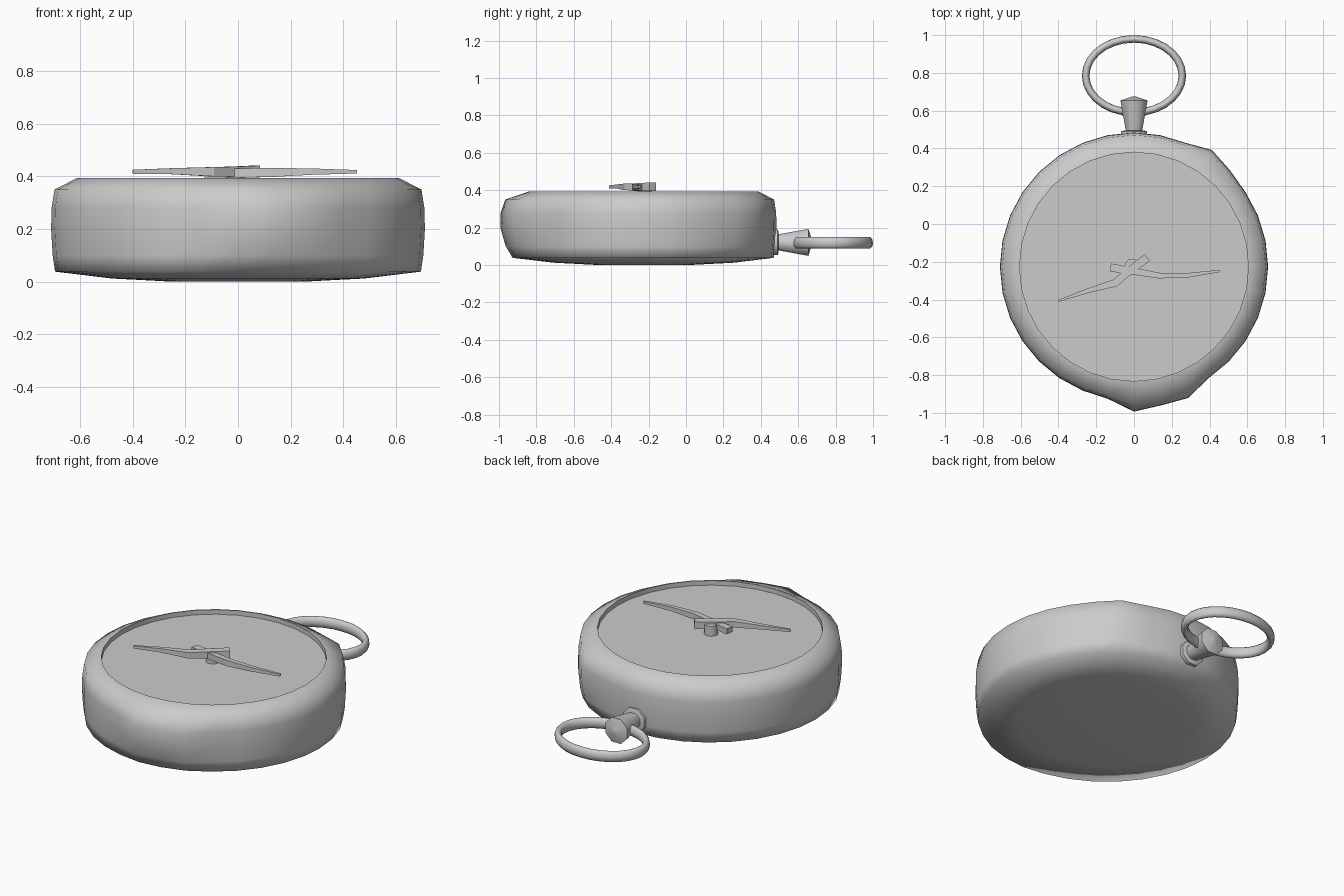
import bpy, bmesh, math
from mathutils import Matrix

cube = bpy.data.objects.get("Cube")
if cube:
    bpy.data.objects.remove(cube)

metal = bpy.data.materials.new("grey metal")
metal.use_nodes = True
GREY = (0.6, 0.6, 0.6, 1)
metal.diffuse_color = GREY
metal.node_tree.nodes["Principled BSDF"].inputs["Base Color"].default_value = GREY

CENTRE_Y = -0.226


def finish(name, bm, angle=None):
    bmesh.ops.recalc_face_normals(bm, faces=bm.faces)
    mesh = bpy.data.meshes.new(name)
    bm.to_mesh(mesh)
    bm.free()
    obj = bpy.data.objects.new(name, mesh)
    bpy.context.collection.objects.link(obj)
    mesh.materials.append(metal)
    if angle:
        bpy.ops.object.select_all(action='DESELECT')
        obj.select_set(True)
        bpy.context.view_layer.objects.active = obj
        bpy.ops.object.shade_smooth_by_angle(angle=math.radians(angle))
    return obj


def lathe(profile, sides, swell=None):
    """Turn (radius, height) points around z; swell scales the radius by side and row."""
    bm = bmesh.new()
    rings = []
    for row, (r, z) in enumerate(profile):
        ring = []
        for i in range(sides):
            a = math.tau * i / sides
            k = r + (swell(i, row) if swell else 0)
            ring.append(bm.verts.new((k * math.cos(a), k * math.sin(a), z)))
        rings.append(ring)
    for low, high in zip(rings, rings[1:]):
        for i in range(sides):
            j = (i + 1) % sides
            bm.faces.new((low[i], low[j], high[j], high[i]))
    bm.faces.new(rings[0][::-1])
    bm.faces.new(rings[-1])
    return bm


# Case: rounded drum with a worn, dented rim, open at the top down to the dial
SIDES = 32
DIAL_Z = 0.366
dents = {24: 0.057, 25: 0.038, 26: 0.042, 23: 0.003, 5: 0.033, 4: 0.01}
row_weight = [0, 0, 0.1, 0.6, 1, 1, 0.75, 0, 0, 0]
case_profile = [(0.25, 0.0), (0.48, 0.012), (0.695, 0.038), (0.704, 0.1), (0.71, 0.2),
                (0.708, 0.28), (0.697, 0.35), (0.613, 0.393), (0.606, 0.393),
                (0.606, DIAL_Z)]
bm = lathe(case_profile, SIDES, lambda i, row: dents.get(i, 0) * row_weight[row])
bm.faces.ensure_lookup_table()
bmesh.ops.delete(bm, geom=[bm.faces[-1]], context='FACES_ONLY')
bm.transform(Matrix.Translation((0, CENTRE_Y, 0)))
finish("case", bm, 85)

# Dial, sunk below the rim
bm = bmesh.new()
bmesh.ops.create_circle(bm, cap_ends=True, segments=SIDES, radius=0.606,
                        matrix=Matrix.Translation((0, CENTRE_Y, DIAL_Z)))
finish("dial", bm)

# Collar and winding crown, turned to lie along y
STEM_Z = 0.121
along_y = Matrix.Translation((0, 0.47, STEM_Z)) @ Matrix.Rotation(-math.pi / 2, 4, 'X')
for name, profile in (
        ("collar", [(0.074, -0.02), (0.074, 0.02), (0.06, 0.025)]),
        ("crown", [(0.042, 0.0), (0.078, 0.184), (0.01, 0.205)])):
    bm = lathe(profile, 8)
    bm.transform(along_y @ Matrix.Rotation(math.pi / 8, 4, 'Z'))
    finish(name, bm, 50)

# Bow ring: oval loop with a tall section
bpy.ops.mesh.primitive_torus_add(location=(0, 0.785, 0.118), major_segments=28,
                                 minor_segments=10, major_radius=0.256, minor_radius=0.02)
bow = bpy.context.object
bow.name = "bow_ring"
for v in bow.data.vertices:
    v.co.y -= 0.061 * v.co.y / math.hypot(v.co.x, v.co.y)
    v.co.z *= 1.6
bow.data.materials.append(metal)
bpy.ops.object.shade_smooth_by_angle(angle=math.radians(60))


def hand(name, stations):
    """Box swept through (x, y, half width, bottom, top) stations."""
    bm = bmesh.new()
    rings = []
    for n, (x, y, w, low, high) in enumerate(stations):
        a, b = stations[max(n - 1, 0)], stations[min(n + 1, len(stations) - 1)]
        dx, dy = b[0] - a[0], b[1] - a[1]
        length = math.hypot(dx, dy)
        ox, oy = -dy / length * w, dx / length * w
        rings.append([bm.verts.new(p) for p in (
            (x + ox, y + oy, low), (x - ox, y - oy, low),
            (x - ox, y - oy, high), (x + ox, y + oy, high))])
    for p, q in zip(rings, rings[1:]):
        for i in range(4):
            j = (i + 1) % 4
            bm.faces.new((p[i], p[j], q[j], q[i]))
    bm.faces.new(rings[0])
    bm.faces.new(rings[-1])
    finish(name, bm)


# Two bent hands and their pivot
hand("long_hand", [(-0.4, -0.407, 0.005, 0.41, 0.425), (-0.25, -0.355, 0.012, 0.408, 0.431),
                   (-0.1, -0.312, 0.02, 0.4, 0.435), (-0.02, -0.245, 0.021, 0.398, 0.437),
                   (0.07, -0.178, 0.022, 0.396, 0.441)])
hand("short_hand", [(-0.125, -0.23, 0.021, 0.395, 0.428), (0.0, -0.25, 0.019, 0.395, 0.43),
                    (0.13, -0.273, 0.015, 0.398, 0.432), (0.28, -0.272, 0.012, 0.406, 0.43),
                    (0.452, -0.249, 0.006, 0.411, 0.424)])
bm = lathe([(0.038, DIAL_Z), (0.038, 0.425)], 12)
bm.transform(Matrix.Translation((-0.01, -0.222, 0)))
finish("hand_pivot", bm, 40)
